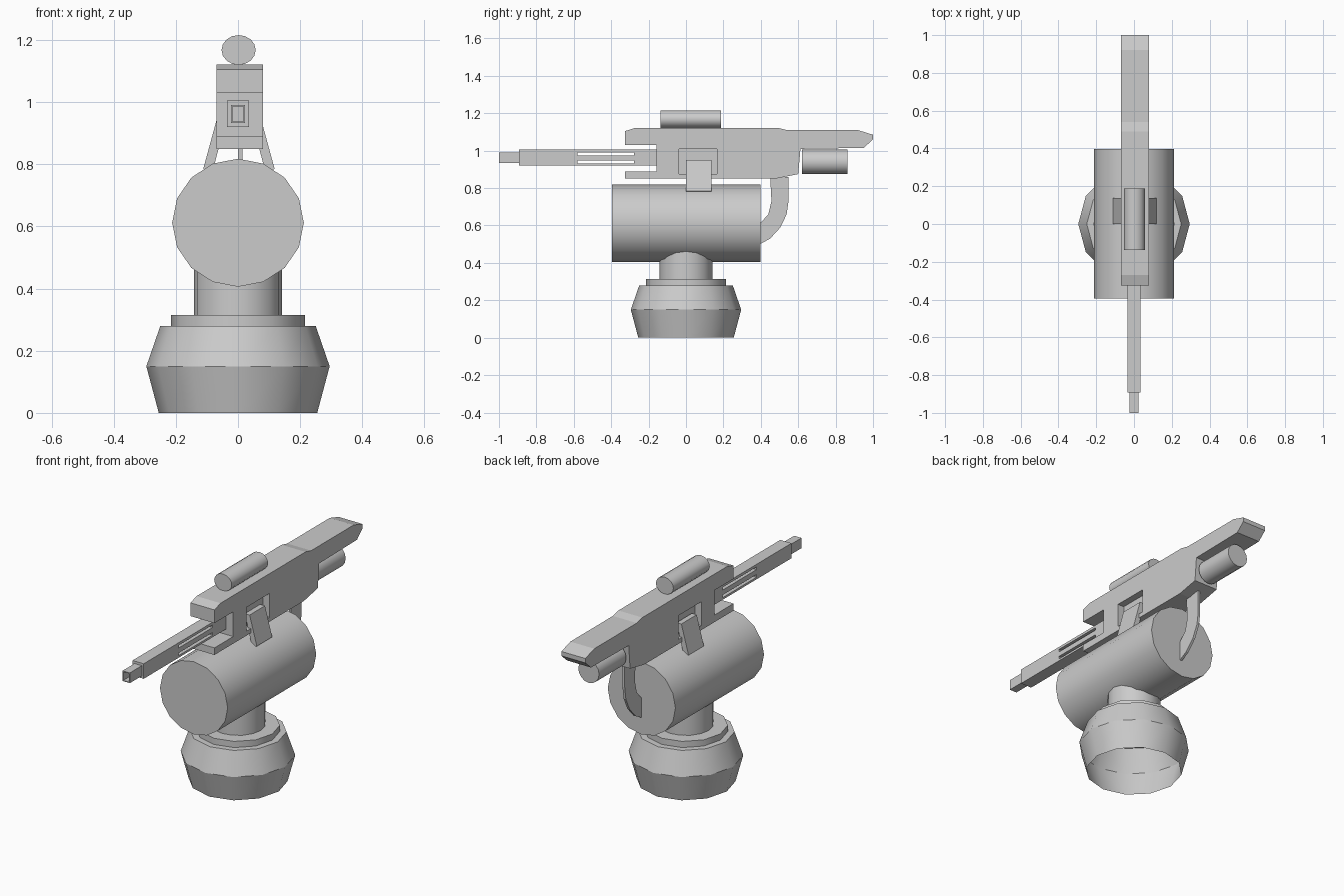
import bpy, bmesh, math
from mathutils import Matrix, Vector

if "Cube" in bpy.data.objects:
    bpy.data.objects.remove(bpy.data.objects["Cube"])

grey = bpy.data.materials.new("plain grey")
grey.diffuse_color = (0.6, 0.6, 0.6, 1)
grey.use_nodes = True
grey.node_tree.nodes["Principled BSDF"].inputs["Base Color"].default_value = grey.diffuse_color


def finish(name, bm, smooth=False):
    bmesh.ops.recalc_face_normals(bm, faces=bm.faces)
    me = bpy.data.meshes.new(name)
    bm.to_mesh(me)
    bm.free()
    me.materials.append(grey)
    ob = bpy.data.objects.new(name, me)
    bpy.context.collection.objects.link(ob)
    if smooth:
        bpy.ops.object.select_all(action='DESELECT')
        ob.select_set(True)
        bpy.context.view_layer.objects.active = ob
        bpy.ops.object.shade_smooth_by_angle(angle=math.radians(32))
    return ob


def lathe(name, profile, sides):
    """Rings of (radius, z) joined by quads, open at both ends."""
    bm = bmesh.new()
    rings = []
    for r, z in profile:
        rings.append([bm.verts.new((r * math.cos(2 * math.pi * i / sides),
                                    r * math.sin(2 * math.pi * i / sides), z))
                      for i in range(sides)])
    for a, b in zip(rings, rings[1:]):
        for i in range(sides):
            j = (i + 1) % sides
            bm.faces.new((a[i], a[j], b[j], b[i]))
    return finish(name, bm, True)


def tube_y(name, x, z, rx, rz, y0, y1, sides=16):
    """Closed cylinder running front to back."""
    bm = bmesh.new()
    bmesh.ops.create_cone(bm, cap_ends=True, segments=sides, radius1=1, radius2=1, depth=1)
    turn = Matrix.Rotation(math.pi / 2, 4, 'X')
    place = Matrix.Translation((x, (y0 + y1) / 2, z)) @ Matrix.Diagonal((rx, y1 - y0, rz, 1))
    bmesh.ops.transform(bm, matrix=place @ turn, verts=bm.verts)
    return finish(name, bm, True)


def slab(name, outline, x0, x1):
    """Side outline of (y, z) points extruded across x."""
    bm = bmesh.new()
    face = bm.faces.new([bm.verts.new((x0, y, z)) for y, z in outline])
    out = bmesh.ops.extrude_face_region(bm, geom=[face])
    bmesh.ops.translate(bm, vec=(x1 - x0, 0, 0),
                        verts=[v for v in out['geom'] if isinstance(v, bmesh.types.BMVert)])
    return finish(name, bm)


def box(name, x0, x1, y0, y1, z0, z1):
    return slab(name, [(y0, z0), (y1, z0), (y1, z1), (y0, z1)], x0, x1)


# Pedestal: open-bottomed base, collar and neck
lathe("base", [(0.255, 0), (0.295, 0.15), (0.25, 0.28), (0.215, 0.28),
               (0.215, 0.315), (0.14, 0.315)], 12)
lathe("neck", [(0.142, 0.31), (0.142, 0.5)], 16)

# Horizontal drum
tube_y("drum", 0, 0.612, 0.212, 0.206, -0.395, 0.397)

# Receiver with forked front and long tail
receiver = slab("receiver", [
    (-0.325, 0.85), (0.475, 0.85), (0.6, 0.875), (0.612, 1.01), (0.95, 1.015),
    (1.0, 1.06), (1.0, 1.085), (0.92, 1.11), (0.54, 1.11), (0.49, 1.122),
    (-0.27, 1.122), (-0.325, 1.105), (-0.325, 1.03), (-0.157, 1.03),
    (-0.157, 0.89), (-0.325, 0.89)], -0.07, 0.08)

# Side pockets in the receiver, each holding a slanted strut
for side, label in ((-1, "left"), (1, "right")):
    a, b = sorted((0.005 + side * 0.035, 0.005 + side * 0.12))
    cutter = box(label + "_pocket_cutter", a, b, -0.037, 0.166, 0.875, 1.01)
    cutter.hide_render = True
    cutter.hide_set(True)
    cut = receiver.modifiers.new(label + " pocket", 'BOOLEAN')
    cut.object = cutter
    cut.solver = 'EXACT'
    bm = bmesh.new()
    ends = []
    for y in (0.0, 0.137):
        ends.append([bm.verts.new((0.003 + side * x, y, z)) for x, z in
                     ((0.115, 0.785), (0.07, 0.95), (0.04, 0.95), (0.085, 0.775))])
    bm.faces.new(ends[0])
    bm.faces.new(ends[1])
    for i in range(4):
        j = (i + 1) % 4
        bm.faces.new((ends[0][i], ends[0][j], ends[1][j], ends[1][i]))
    finish(label + "_strut", bm)

# Curved rear plate joining drum and receiver
slab("rear_plate", [(0.395, 0.5), (0.45, 0.53), (0.505, 0.59), (0.538, 0.66),
                    (0.548, 0.73), (0.548, 0.86), (0.45, 0.86), (0.457, 0.73),
                    (0.44, 0.66), (0.395, 0.61)], 0.0, 0.014)

# Barrel: solid ends, with thin rails and a centre rod across the open slots
box("barrel_front", -0.035, 0.035, -0.893, -0.58, 0.92, 1.005)
box("barrel_rear", -0.035, 0.035, -0.277, -0.15, 0.92, 1.005)
for label, z0, z1 in (("top_rail", 0.99, 1.005), ("centre_rod", 0.947, 0.975),
                      ("bottom_rail", 0.92, 0.932)):
    box(label, -0.035, 0.035, -0.585, -0.27, z0, z1)

# Hollow square muzzle
bm = bmesh.new()
bmesh.ops.create_cube(bm, size=1, matrix=Matrix.Translation((0, -0.944, 0.962))
                      @ Matrix.Diagonal((0.046, 0.112, 0.058, 1)))
bm.normal_update()
front = min(bm.faces, key=lambda f: f.calc_center_median().y)
bmesh.ops.inset_individual(bm, faces=[front], thickness=0.007)
hole = bmesh.ops.extrude_discrete_faces(bm, faces=[front])['faces'][0]
bmesh.ops.translate(bm, vec=Vector((0, 0.09, 0)), verts=hole.verts)
finish("muzzle", bm)

# Sight on top and canister under the tail
tube_y("sight", 0.002, 1.168, 0.055, 0.048, -0.137, 0.188)
tube_y("canister", 0.005, 0.94, 0.065, 0.065, 0.62, 0.863)
